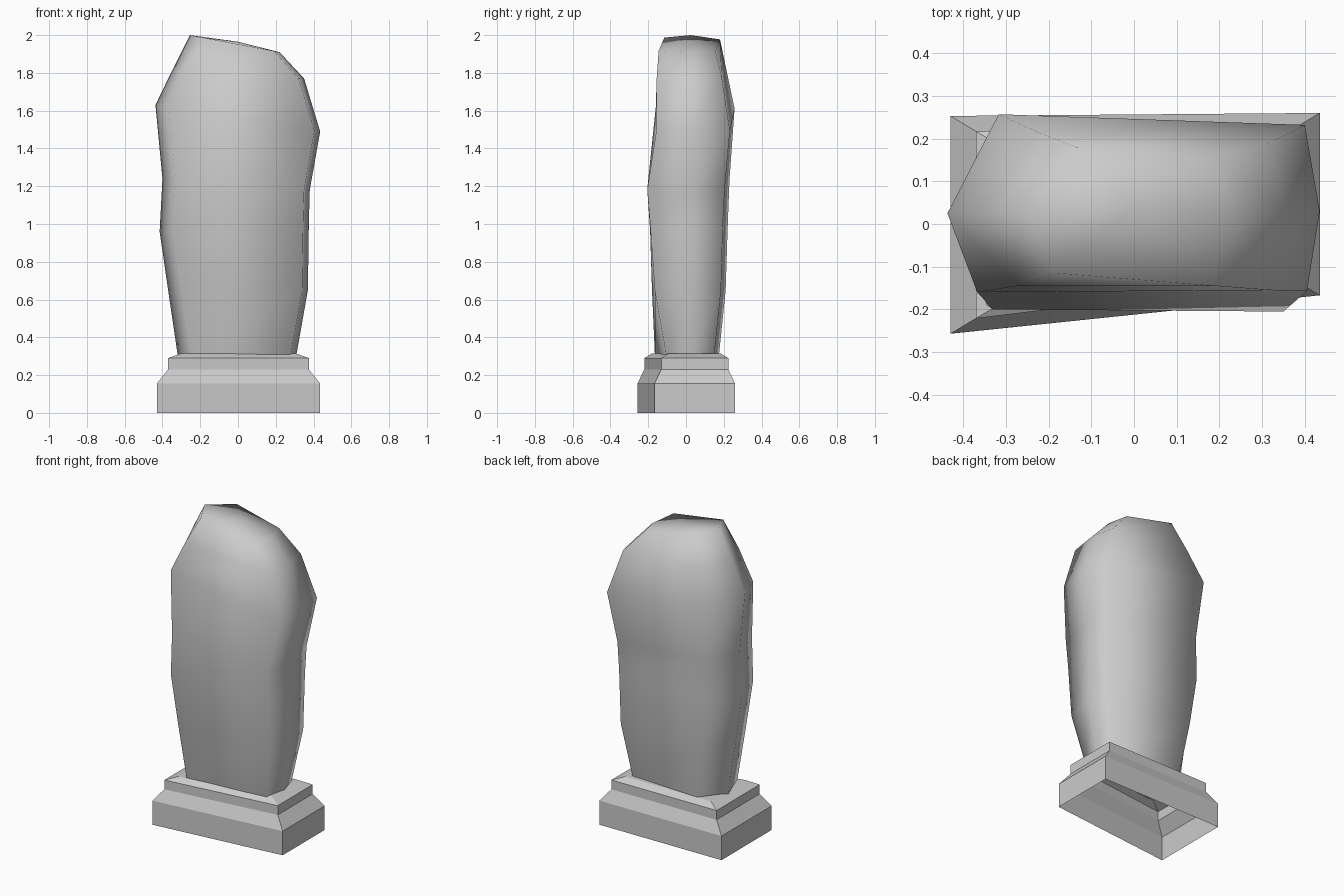
import bpy
import bmesh

cube = bpy.data.objects.get("Cube")
if cube:
    bpy.data.objects.remove(cube, do_unlink=True)


def make_material(name, value):
    mat = bpy.data.materials.new(name)
    mat.use_nodes = True
    colour = (value, value, value, 1)
    mat.diffuse_color = colour
    mat.node_tree.nodes["Principled BSDF"].inputs["Base Color"].default_value = colour
    return mat


stone_grey = make_material("stone grey", 0.6)


def loft(name, rings, cap_point=None, smooth=False):
    """Bridge closed rings of points from bottom to top and close the last ring."""
    bm = bmesh.new()
    loops = [[bm.verts.new(p) for p in ring] for ring in rings]
    count = len(loops[0])
    for low, high in zip(loops, loops[1:]):
        for i in range(count):
            j = (i + 1) % count
            bm.faces.new((low[i], low[j], high[j], high[i]))
    top = loops[-1]
    if cap_point:
        centre = bm.verts.new(cap_point)
        for i in range(count):
            bm.faces.new((top[i], top[(i + 1) % count], centre))
    else:
        bm.faces.new(top)
    for face in bm.faces:
        face.smooth = smooth
    mesh = bpy.data.meshes.new(name)
    bm.to_mesh(mesh)
    bm.free()
    mesh.materials.append(stone_grey)
    obj = bpy.data.objects.new(name, mesh)
    bpy.context.collection.objects.link(obj)
    return obj


def plinth_ring(z, inset):
    """Skewed rectangle whose front edge runs at an angle."""
    left, right = -0.43 + inset, 0.435 - inset
    side = inset * 0.6
    return [(left, -0.257 + side, z), (right, -0.167 + side, z),
            (right, 0.26 - side, z), (left, 0.253 - side, z)]


def slab_ring(z_left, z_right, left, right, front_left, front_right, back):
    """Uneven hexagon with a point on each narrow side."""
    plan = [(left + 0.07, front_left), (right - 0.03, front_right), (right, 0.03),
            (right - 0.035, back - 0.025), (left + 0.12, back), (left, 0.025)]

    def height(x):
        return z_left + (z_right - z_left) * (x - left) / (right - left)

    return [(x, y, height(x)) for x, y in plan]


# Stepped plinth, open underneath
plinth_profile = [(0, 0), (0.155, 0), (0.23, 0.06), (0.29, 0.06), (0.315, 0.13)]
loft("plinth", [plinth_ring(z, inset) for z, inset in plinth_profile])

# Rough upright slab with a slanting top
slab_levels = [
    (0.31, 0.31, -0.32, 0.31, -0.165, -0.105, 0.175),
    (0.65, 0.65, -0.37, 0.37, -0.18, -0.165, 0.21),
    (0.96, 1.0, -0.415, 0.375, -0.19, -0.19, 0.22),
    (1.24, 1.18, -0.4, 0.38, -0.2, -0.205, 0.23),
    (1.63, 1.49, -0.437, 0.435, -0.16, -0.157, 0.257),
    (1.82, 1.77, -0.345, 0.35, -0.145, -0.155, 0.215),
    (2.0, 1.91, -0.255, 0.22, -0.115, -0.145, 0.18),
]
loft("slab", [slab_ring(*level) for level in slab_levels],
     cap_point=(0, 0.04, 1.965), smooth=True)
